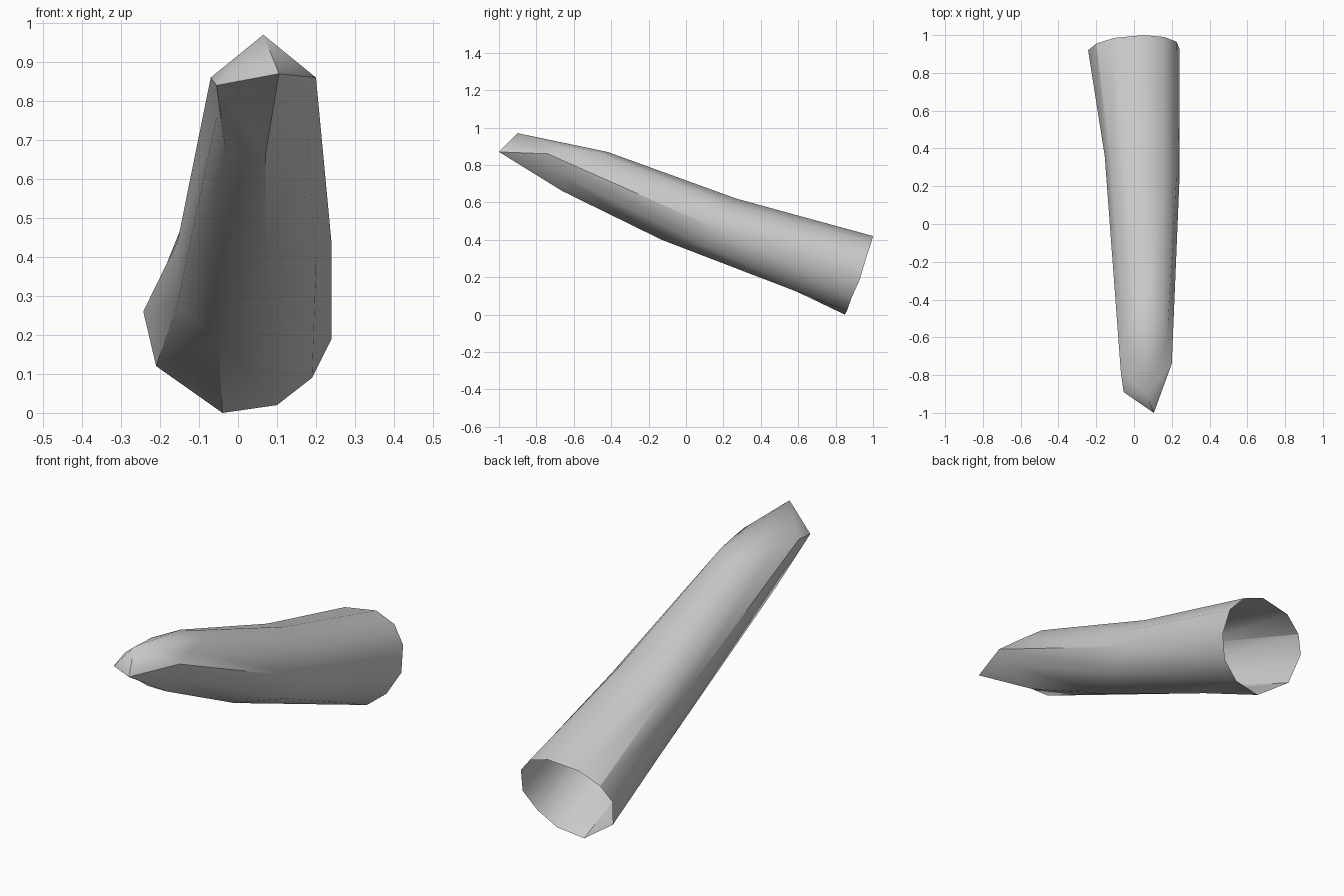
import bpy, bmesh, math

cube = bpy.data.objects.get("Cube")
if cube:
    bpy.data.objects.remove(cube, do_unlink=True)

# Single flat grey
grey = bpy.data.materials.new("light_grey")
grey.use_nodes = True
colour = (0.6, 0.6, 0.6, 1.0)
grey.diffuse_color = colour
grey.node_tree.nodes["Principled BSDF"].inputs["Base Color"].default_value = colour

# Cross-sections, each starting underneath and running up the +x side
back_rim = [(-.04, .85, 0), (.10, .86, .02), (.19, .885, .09), (.24, .93, .19),
            (.225, .965, .31), (.16, .99, .385), (.053, 1, .42), (-.106, .985, .40),
            (-.20, .955, .34), (-.243, .92, .26), (-.21, .87, .12)]
middle = [(-.05, .45, .19), (.07, -.13, .40), (.20, .10, .37), (.24, .22, .435),
          (.225, .25, .52), (.16, .27, .585), (.06, .27, .62), (-.05, .30, .595),
          (-.12, .32, .54), (-.155, .36, .44), (-.155, .42, .28)]
shoulder = [(-.03, -.66, .66), (.07, -.66, .66), (.175, -.70, .765), (.20, -.74, .86),
            (.175, -.62, .868), (.15, -.49, .87), (.07, -.42, .87), (0, -.45, .865),
            (-.05, -.60, .87), (-.07, -.78, .86), (-.055, -.72, .76)]

# Nose corners: left, front and peak, shared by the last section
left, front, peak = (-.055, -.89, .84), (.105, -1, .87), (.065, -.90, .97)
nose = [left] + [front] * 3 + [peak] * 5 + [left] * 2

bm = bmesh.new()
cache = {}


def vert(co):
    if co not in cache:
        cache[co] = bm.verts.new(co)
    return cache[co]


# Skin between neighbouring sections; repeated corners collapse to triangles
sections = [back_rim, middle, shoulder, nose]
for a, b in zip(sections, sections[1:]):
    for i in range(len(a)):
        j = (i + 1) % len(a)
        corners = dict.fromkeys([a[i], a[j], b[j], b[i]])
        if len(corners) > 2:
            bm.faces.new([vert(c) for c in corners])

# Slanted facet at the tip; the rear stays open
bm.faces.new([vert(c) for c in (left, front, peak)])
bmesh.ops.triangulate(bm, faces=bm.faces[:], quad_method='SHORT_EDGE')
bmesh.ops.recalc_face_normals(bm, faces=bm.faces[:])

# Make sure the shell faces outward
tip = min(bm.faces, key=lambda f: f.calc_center_median().y)
if tip.normal.y > 0:
    bmesh.ops.reverse_faces(bm, faces=bm.faces[:])

mesh = bpy.data.meshes.new("tapered_tube")
bm.to_mesh(mesh)
bm.free()
mesh.materials.append(grey)
tube = bpy.data.objects.new("tapered_tube", mesh)
bpy.context.collection.objects.link(tube)

# Smooth sides with crisp creases
bpy.ops.object.select_all(action='DESELECT')
tube.select_set(True)
bpy.context.view_layer.objects.active = tube
bpy.ops.object.shade_smooth_by_angle(angle=math.radians(35))
